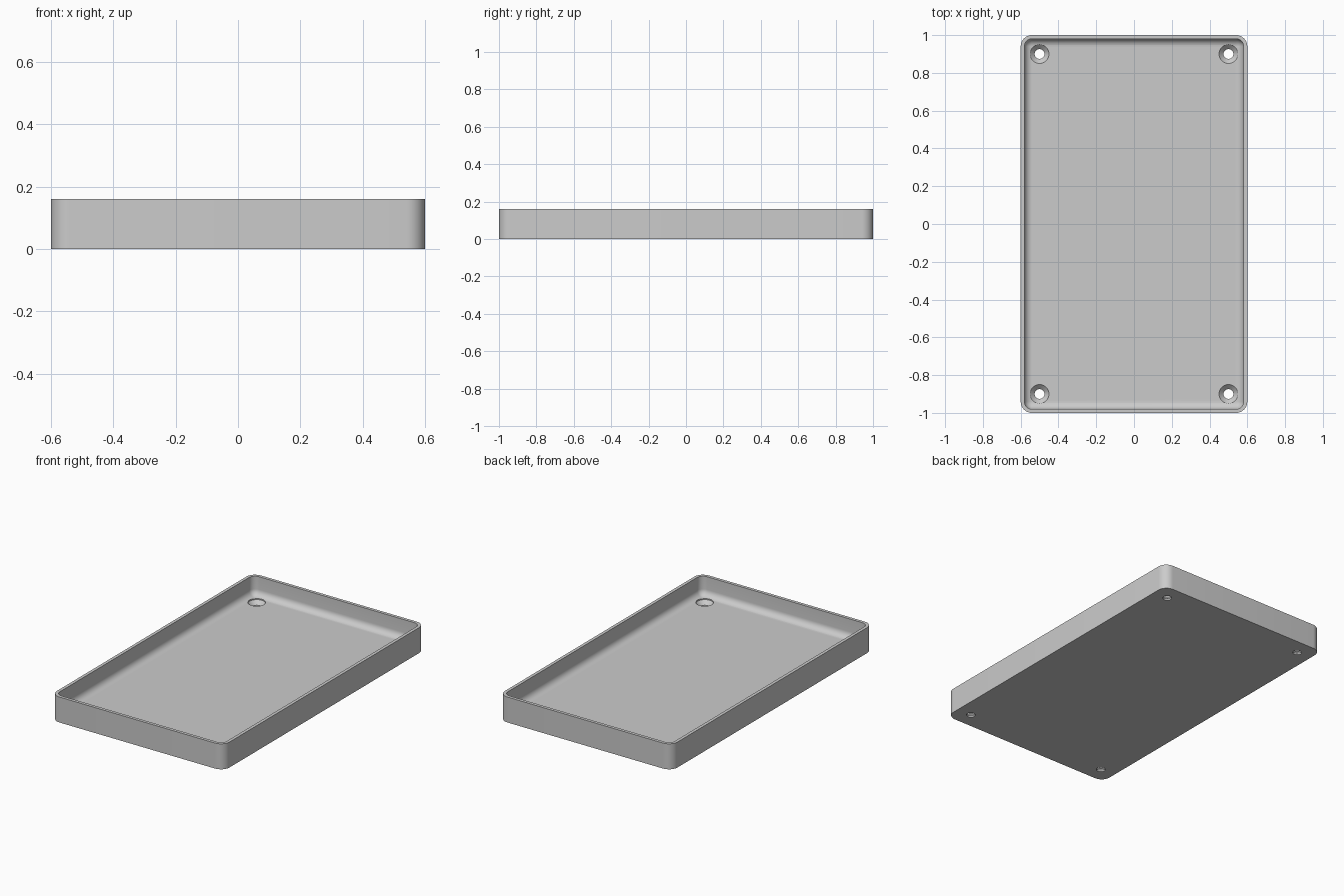
import bpy, bmesh
from math import pi, sin, cos

cube = bpy.data.objects.get("Cube")
if cube:
    bpy.data.objects.remove(cube, do_unlink=True)

HALF_X, HALF_Y, HEIGHT = 0.6, 1.0, 0.16
CORNER, WALL, FLOOR, FILLET = 0.06, 0.02, 0.04, 0.04

grey = bpy.data.materials.new("grey plastic")
grey.use_nodes = True
colour = (0.6, 0.6, 0.6, 1)
grey.diffuse_color = colour
grey.node_tree.nodes["Principled BSDF"].inputs["Base Color"].default_value = colour


def rounded_loop(bm, inset, z, steps=10):
    """Ring of vertices around a rounded rectangle."""
    r = max(CORNER - inset, 0.002)
    cx, cy = HALF_X - inset - r, HALF_Y - inset - r
    verts = []
    for k, (sx, sy) in enumerate([(1, 1), (-1, 1), (-1, -1), (1, -1)]):
        for i in range(steps + 1):
            a = (k + i / steps) * pi / 2
            verts.append(bm.verts.new((sx * cx + r * cos(a), sy * cy + r * sin(a), z)))
    return verts


def finish(bm, name):
    bmesh.ops.recalc_face_normals(bm, faces=bm.faces)
    mesh = bpy.data.meshes.new(name)
    bm.to_mesh(mesh)
    bm.free()
    obj = bpy.data.objects.new(name, mesh)
    bpy.context.collection.objects.link(obj)
    return obj


# Tray shell: outer wall, flat rim, inner wall, fillet down to the floor
profile = [(0, 0), (0, HEIGHT), (WALL, HEIGHT)]
for i in range(9):
    a = i / 8 * pi / 2
    profile.append((WALL + FILLET * (1 - cos(a)), FLOOR + FILLET * (1 - sin(a))))
bm = bmesh.new()
loops = [rounded_loop(bm, inset, z) for inset, z in profile]
for low, high in zip(loops, loops[1:]):
    for i in range(len(low)):
        j = (i + 1) % len(low)
        bm.faces.new((low[i], low[j], high[j], high[i]))
bm.faces.new(loops[0])
bm.faces.new(loops[-1])
tray = finish(bm, "tray")
tray.data.materials.append(grey)

# Countersunk screw holes in the four corners
bm = bmesh.new()
for x in (-0.5, 0.5):
    for y in (-0.9, 0.9):
        rings = []
        for r, z in [(0.026, -0.05), (0.026, 0.01), (0.05, 0.034), (0.05, 0.1)]:
            rings.append([bm.verts.new((x + r * cos(i * pi / 16), y + r * sin(i * pi / 16), z))
                          for i in range(32)])
        for low, high in zip(rings, rings[1:]):
            for i in range(32):
                j = (i + 1) % 32
                bm.faces.new((low[i], low[j], high[j], high[i]))
        bm.faces.new(rings[0])
        bm.faces.new(rings[-1])
cutter = finish(bm, "hole_cutter")
cutter.data.materials.append(grey)
cutter.hide_render = True
cutter.hide_set(True)

cut = tray.modifiers.new("screw holes", "BOOLEAN")
cut.operation, cut.object, cut.solver = "DIFFERENCE", cutter, "EXACT"
bpy.context.view_layer.objects.active = tray
tray.select_set(True)
bpy.ops.object.modifier_apply(modifier=cut.name)
bpy.data.objects.remove(cutter, do_unlink=True)
bpy.ops.object.shade_smooth_by_angle(angle=pi / 6)
